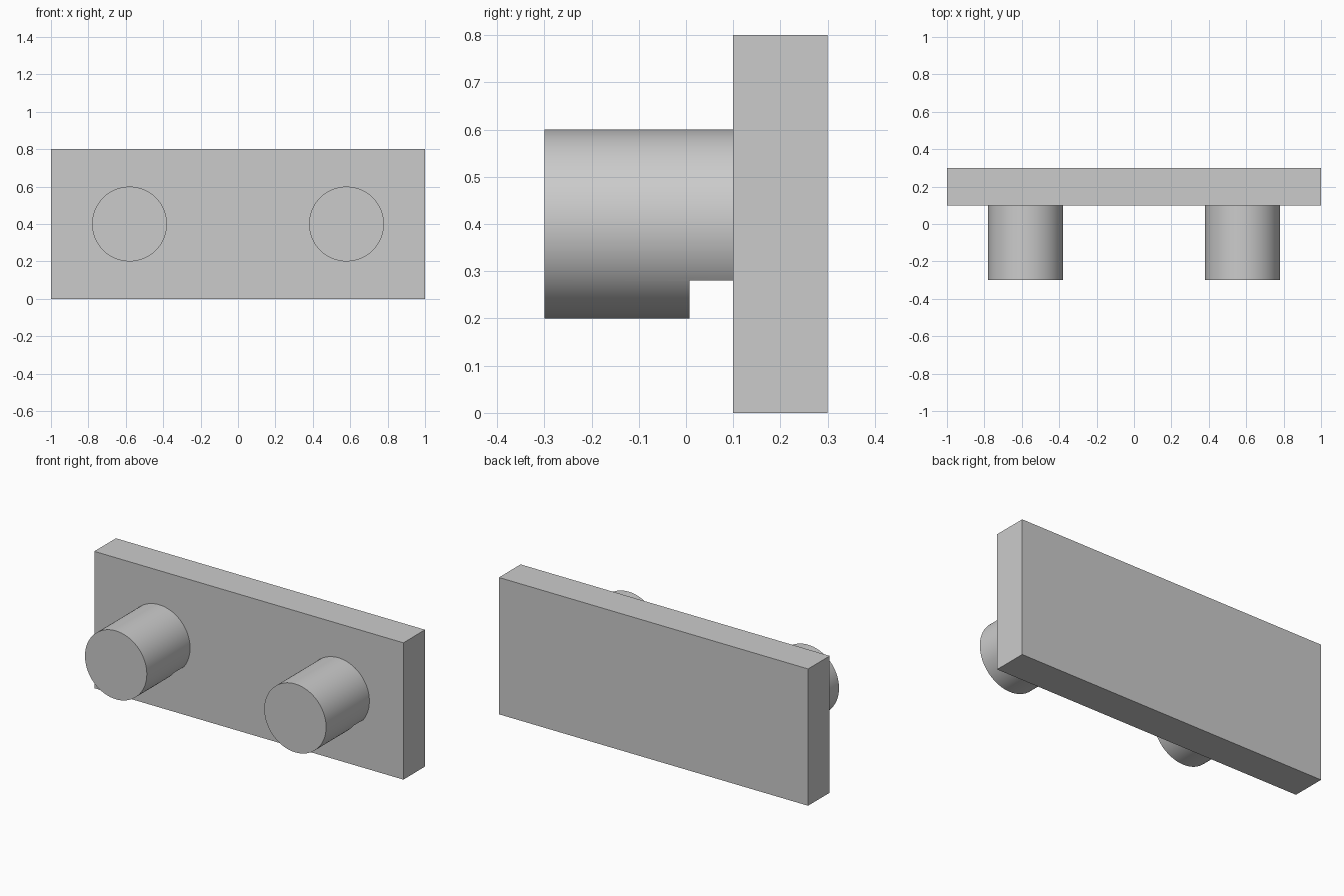
import bpy
import math

if "Cube" in bpy.data.objects:
    bpy.data.objects.remove(bpy.data.objects["Cube"])

# Single grey finish
grey = bpy.data.materials.new("plain_grey")
grey.diffuse_color = (0.6, 0.6, 0.6, 1.0)
grey.use_nodes = True
grey.node_tree.nodes["Principled BSDF"].inputs["Base Color"].default_value = grey.diffuse_color


def box(name, lo, hi):
    """Axis-aligned box between two corners."""
    centre = [(a + b) / 2 for a, b in zip(lo, hi)]
    bpy.ops.mesh.primitive_cube_add(size=1, location=centre)
    ob = bpy.context.object
    ob.name = name
    ob.scale = [b - a for a, b in zip(lo, hi)]
    bpy.ops.object.transform_apply(location=False, rotation=False, scale=True)
    ob.data.materials.append(grey)
    return ob


# Upright back plate
box("back_plate", (-1, 0.1, 0), (1, 0.3, 0.8))

# Cutter for the slot under each peg, next to the plate
cutter = box("slot_cutter", (-1.1, 0.007, 0.1), (1.1, 0.2, 0.28))
cutter.hide_render = True
cutter.hide_set(True)

# Two round pegs, slotted underneath
for side, x in (("left", -0.58), ("right", 0.58)):
    bpy.ops.mesh.primitive_cylinder_add(
        vertices=96, radius=0.2, depth=0.4,
        location=(x, -0.1, 0.4), rotation=(math.pi / 2, 0, 0))
    peg = bpy.context.object
    peg.name = side + "_peg"
    peg.data.materials.append(grey)
    slot = peg.modifiers.new("slot", 'BOOLEAN')
    slot.operation = 'DIFFERENCE'
    slot.solver = 'EXACT'
    slot.object = cutter
    bpy.ops.object.modifier_apply(modifier=slot.name)
    bpy.ops.object.shade_smooth_by_angle(angle=math.radians(30))

# The cutter is no longer needed
bpy.data.objects.remove(cutter)
